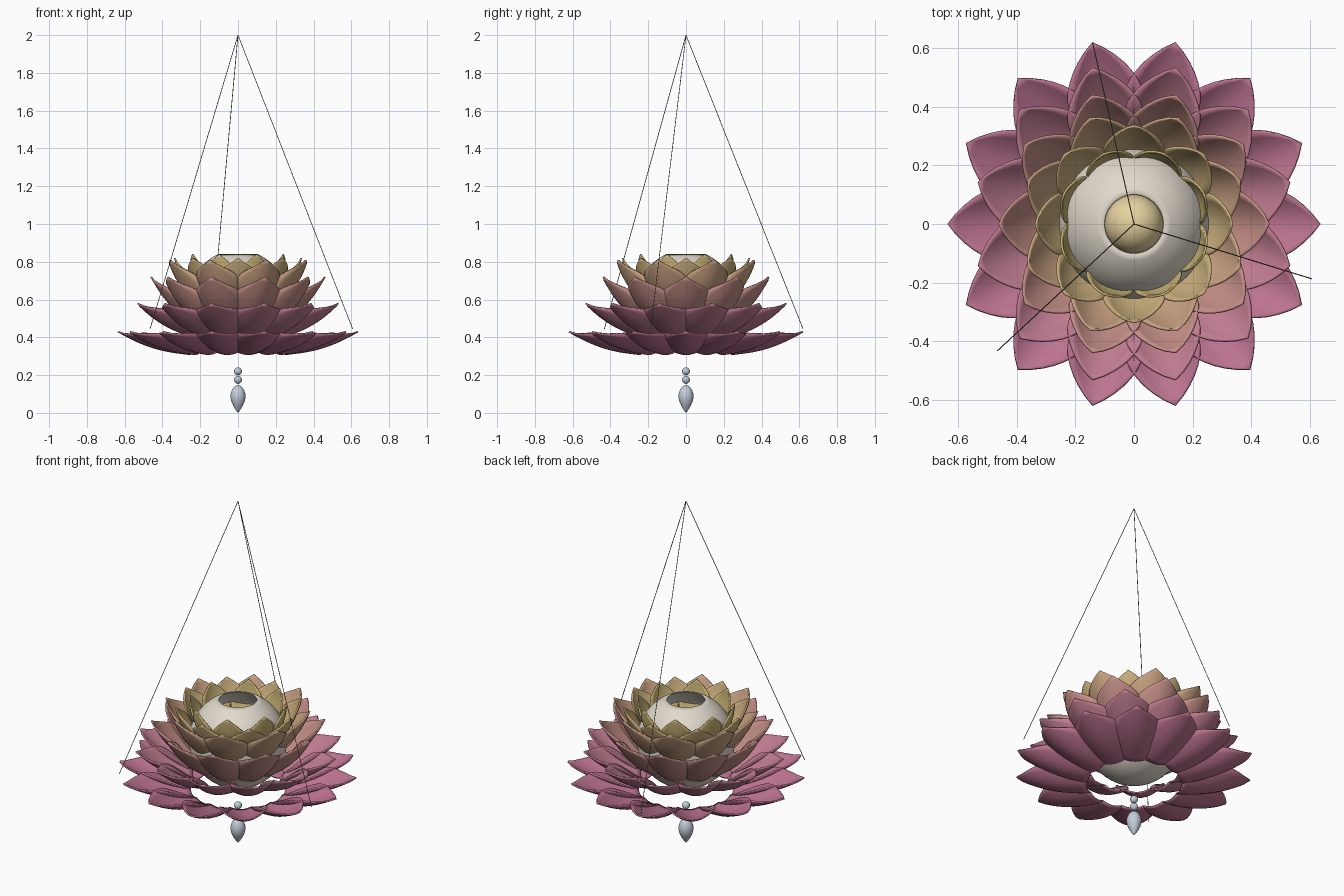
import bpy, bmesh
from math import sin, cos, pi, sqrt, radians
from mathutils import Vector

if "Cube" in bpy.data.objects:
    bpy.data.objects.remove(bpy.data.objects["Cube"])


def material(name, rgb):
    m = bpy.data.materials.new(name)
    m.diffuse_color = (*rgb, 1)
    m.use_nodes = True
    m.node_tree.nodes["Principled BSDF"].inputs["Base Color"].default_value = m.diffuse_color
    return m


def finish(name, bm, mat, thickness=0):
    bmesh.ops.recalc_face_normals(bm, faces=bm.faces)
    me = bpy.data.meshes.new(name)
    bm.to_mesh(me)
    bm.free()
    ob = bpy.data.objects.new(name, me)
    bpy.context.collection.objects.link(ob)
    me.materials.append(mat)
    if thickness:
        s = ob.modifiers.new("thickness", 'SOLIDIFY')
        s.thickness = thickness
        s.offset = 0
    bpy.ops.object.select_all(action='DESELECT')
    ob.select_set(True)
    bpy.context.view_layer.objects.active = ob
    bpy.ops.object.shade_smooth_by_angle(angle=radians(40))
    return ob


def lathe(name, profile, mat, thickness=0, steps=48):
    bm = bmesh.new()
    vs = [bm.verts.new((r, 0, z)) for r, z in profile]
    es = [bm.edges.new(p) for p in zip(vs, vs[1:])]
    bmesh.ops.spin(bm, geom=vs + es, axis=(0, 0, 1), cent=(0, 0, 0),
                   angle=2 * pi, steps=steps, use_duplicate=False)
    bmesh.ops.remove_doubles(bm, verts=bm.verts, dist=1e-5)
    return finish(name, bm, mat, thickness)


def half_width(t, base, wide):
    # swelling from the base to the widest point, then an ogive to the tip
    if t < 0.52:
        return base + (wide - base) * sin(t / 0.52 * pi / 2)
    u = (t - 0.52) / 0.48
    return wide * (1 - u ** 1.9)


def petal_ring(name, count, offset, start, tip, base, wide, mat):
    bm = bmesh.new()
    dr, dz = tip[0] - start[0], tip[1] - start[1]
    length = sqrt(dr * dr + dz * dz)
    nr, nz = -dz / length, dr / length      # inward/up normal of the petal
    rows, cols = 14, 8
    for k in range(count):
        a = 2 * pi * (k + offset) / count
        grid = []
        for i in range(rows + 1):
            t = i / rows
            w = half_width(t, base, wide)
            line = []
            for j in range(cols + 1):
                s = (2 * j / cols - 1) * w
                lift = 4.2 * s * s - 0.025 * sin(pi * t)
                r = start[0] + dr * t + nr * lift
                z = start[1] + dz * t + nz * lift
                line.append(bm.verts.new((r * cos(a) - s * sin(a),
                                          r * sin(a) + s * cos(a), z)))
            grid.append(line)
        for i in range(rows):
            for j in range(cols):
                bm.faces.new((grid[i][j], grid[i][j + 1],
                              grid[i + 1][j + 1], grid[i + 1][j]))
    bmesh.ops.remove_doubles(bm, verts=bm.verts, dist=1e-6)
    return finish(name, bm, mat, 0.008)


# petal rings: count, offset, base (r, z), tip (r, z), half widths, colour
rings = [
    (14, 0.0, (0.25, 0.310), (0.635, 0.43), 0.055, 0.128, (0.50, 0.17, 0.28)),
    (12, 0.5, (0.24, 0.40), (0.55, 0.58), 0.060, 0.128, (0.52, 0.20, 0.28)),
    (10, 0.0, (0.22, 0.46), (0.46, 0.72), 0.060, 0.125, (0.55, 0.27, 0.24)),
    (8, 0.5, (0.20, 0.55), (0.39, 0.81), 0.055, 0.120, (0.58, 0.36, 0.22)),
    (8, 0.0, (0.19, 0.58), (0.335, 0.82), 0.050, 0.105, (0.58, 0.42, 0.20)),
    (8, 0.5, (0.17, 0.61), (0.26, 0.84), 0.040, 0.085, (0.58, 0.45, 0.18)),
]
for i, (n, off, start, tip, base, wide, rgb) in enumerate(rings, 1):
    petal_ring(f"petal_ring_{i}", n, off, start, tip, base, wide,
               material(f"petal_{i}", rgb))

# glass globe, open at the top
R, CZ = 0.257, 0.602
cut = radians(23)
globe = [(R * sin(a), CZ - R * cos(a))
         for a in [(pi - cut) * i / 28 for i in range(29)]]
lathe("globe", globe, material("frosted_glass", (0.75, 0.69, 0.60)), 0.006, 64)

# bulb inside the globe
bulb = [(0.1 * sin(pi * i / 16), 0.6 - 0.1 * cos(pi * i / 16)) for i in range(17)]
lathe("bulb", bulb, material("warm_bulb", (0.80, 0.65, 0.35)))

# hanging beads and drop
crystal = material("crystal", (0.55, 0.61, 0.70))
for i, z in enumerate((0.22, 0.175), 1):
    bead = [(0.021 * sin(pi * k / 12), z - 0.021 * cos(pi * k / 12)) for k in range(13)]
    lathe(f"bead_{i}", bead, crystal, steps=24)
drop = [(0, 0), (0.010, 0.013), (0.024, 0.035), (0.034, 0.057), (0.040, 0.080),
        (0.039, 0.100), (0.032, 0.122), (0.020, 0.138), (0.008, 0.146), (0, 0.147)]
lathe("drop", drop, crystal, steps=32)

# three suspension wires meeting at the top
wire_mat = material("wire", (0.2, 0.2, 0.2))
top = Vector((0, 0, 2))
for i in range(3):
    a = radians(102.86 + 120 * i)
    end = Vector((0.635 * cos(a), 0.635 * sin(a), 0.445))
    d = top - end
    bm = bmesh.new()
    bmesh.ops.create_cone(bm, cap_ends=True, segments=8, radius1=0.0018,
                          radius2=0.0018, depth=d.length)
    bm.transform(d.to_track_quat('Z', 'Y').to_matrix().to_4x4())
    bmesh.ops.translate(bm, verts=bm.verts, vec=(top + end) / 2)
    finish(f"wire_{i + 1}", bm, wire_mat)
